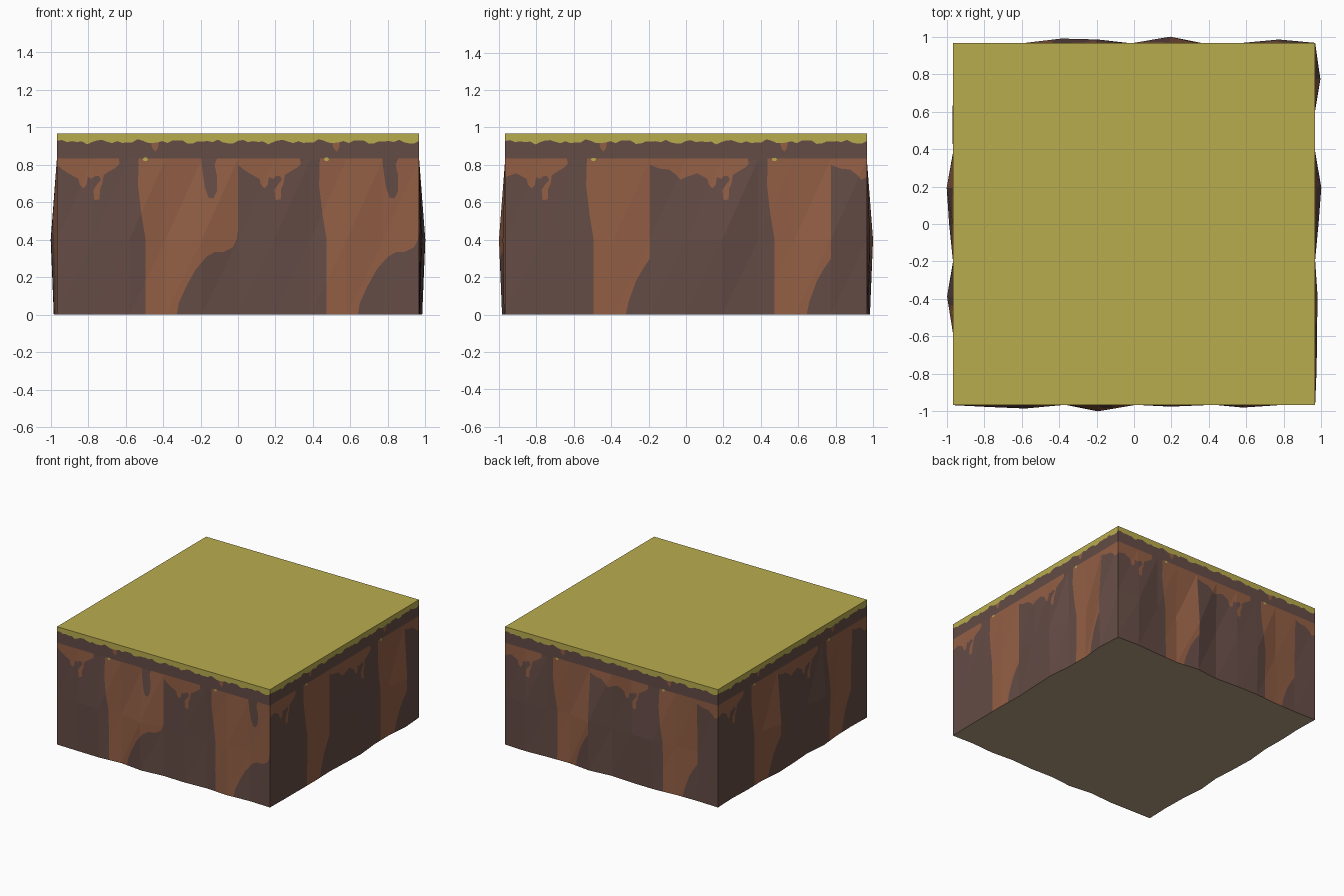
import bpy, bmesh, math
from mathutils import Vector, Matrix
from mathutils.geometry import delaunay_2d_cdt

if "Cube" in bpy.data.objects:
    bpy.data.objects.remove(bpy.data.objects["Cube"])

H = 0.967            # half width of the block, also its height
W = 2 * H
COLS = 10            # rock facets along each wall
ROWS = [0.0, 0.4, 0.83, H]
ROW_GAIN = [0.5, 1.0, 0.0, 0.0]


def material(name, hexcode):
    def lin(c):
        return c / 12.92 if c <= 0.04045 else ((c + 0.055) / 1.055) ** 2.4
    m = bpy.data.materials.new(name)
    m.diffuse_color = [lin(int(hexcode[i:i + 2], 16) / 255) for i in (0, 2, 4)] + [1]
    m.use_nodes = True
    m.node_tree.nodes["Principled BSDF"].inputs["Base Color"].default_value = m.diffuse_color
    return m


GRASS = material("grass", "b9ac4e")
SOIL = material("dark_soil", "654c46")
CLAY = material("orange_clay", "935f45")
UNDER = material("underside_tan", "b29b80")

# How far each facet column bulges, left to right seen from outside
BULGES = [
    [0, .01, .018, -.012, .033, -.004, .008, -.012, .013, -.012, 0],   # front
    [0, .008, .01, .013, 0, .018, .033, -.003, -.008, .028, 0],        # right
    [0, .018, -.003, -.012, .033, -.008, .018, .023, -.005, -.012, 0],  # back
    [0, -.012, .003, -.003, .033, .02, -.004, .031, -.003, -.012, 0],  # left
]

# Painted clay shapes in one tile (u, z); each wall shows the tile twice
DRIPS = [(.33, .835), (.335, .805), (.315, .785), (.28, .765), (.25, .745), (.243, .70),
         (.23, .67), (.228, .615), (.20, .612), (.195, .665), (.21, .69), (.235, .72),
         (.225, .74), (.205, .74), (.185, .725), (.165, .735), (.158, .69), (.14, .675),
         (.122, .695), (.115, .725), (.06, .755)]
CAP_FRONT = DRIPS + [(.03, .775), (0, .80), (0, .835)]
CAP_SIDE = DRIPS + [(.03, .745), (0, .735), (-.03, .72), (-.05, .745), (-.09, .775),
                    (-.14, .78), (-.192, .80), (-.192, .835)]
LEFT_EDGE = [(.437, .835), (.433, .69), (.452, .53), (.472, .41), (.472, 0)]
STREAK_FRONT = LEFT_EDGE + [
    (.64, 0), (.65, .06), (.69, .15), (.74, .24), (.80, .31), (.845, .335), (.89, .335),
    (.94, .36), (.96, .40), (H, .45), (H, .835), (.855, .835), (.842, .80), (.855, .74),
    (.855, .66), (.835, .62), (.81, .625), (.79, .68), (.778, .76), (.77, .835)]
STREAK_SIDE = LEFT_EDGE + [(.645, 0), (.66, .07), (.70, .18), (.74, .25), (.775, .30),
                           (.775, .835)]
CRUMB = [(.50, .93), (.51, .89), (.525, .87), (.54, .89), (.545, .93)]
SPROUT = [(.458, .829), (.465, .82), (.48, .82), (.487, .829), (.48, .838), (.465, .838)]


def grass_strip():
    """Turf rim along the top with a ragged lower edge."""
    n = 72
    edge = []
    for i in range(n + 1):
        t = 2 * math.tau * i / n
        edge.append((W * i / n, .923 + .006 * math.sin(5 * t) + .006 * math.sin(9 * t + 1)
                     + .004 * math.sin(16 * t)))
    return edge + [(W, H), (0, H)]


def inside(p, poly):
    hit = False
    for (x1, y1), (x2, y2) in zip(poly, poly[1:] + poly[:1]):
        if (y1 > p[1]) != (y2 > p[1]) and p[0] < (x2 - x1) * (p[1] - y1) / (y2 - y1) + x1:
            hit = not hit
    return hit


def depth(u, z, bulge):
    """Bulge of the faceted rock at a wall point, two flat triangles per cell."""
    s = min(max(u / W * COLS, 0), COLS - 1e-6)
    i = int(s)
    a = s - i
    j = 0 if z < ROWS[1] else 1 if z < ROWS[2] else 2
    b = (z - ROWS[j]) / (ROWS[j + 1] - ROWS[j])
    lo, hi = ROW_GAIN[j], ROW_GAIN[j + 1]
    d00, d10, d01, d11 = bulge[i] * lo, bulge[i + 1] * lo, bulge[i] * hi, bulge[i + 1] * hi
    if a > b:
        return d00 + a * (d10 - d00) + b * (d11 - d10)
    return d00 + b * (d01 - d00) + a * (d11 - d01)


def place(u, z, side):
    p = Vector((u - H, -H - depth(u, z, BULGES[side]), z))
    return Matrix.Rotation(side * math.pi / 2, 3, 'Z') @ p


def make_object(name, bm, mats):
    me = bpy.data.meshes.new(name)
    bm.to_mesh(me)
    bm.free()
    for m in mats:
        me.materials.append(m)
    ob = bpy.data.objects.new(name, me)
    bpy.context.collection.objects.link(ob)
    return ob


def wall(name, side):
    """One wall, cut along the facet lines and the painted outlines."""
    shapes = [CAP_FRONT, STREAK_FRONT] if side == 0 else [CAP_SIDE, STREAK_SIDE]
    shift = lambda poly, k: [(u + k * H, z) for u, z in poly]
    clay = [shift(s, k) for s in shapes + [CRUMB] for k in (0, 1, 2)]
    grass = [grass_strip()] + [shift(SPROUT, k) for k in (0, 1)]
    pts, edges = [], []

    def line(*path):
        start = len(pts)
        pts.extend(Vector(p) for p in path)
        edges.extend((start + i, start + i + 1) for i in range(len(path) - 1))

    for poly in clay + grass:
        line(*poly, poly[0])
    step = W / COLS
    for i in range(COLS + 1):
        line(*[(i * step, z) for z in ROWS])
    for z0, z1 in zip(ROWS, ROWS[1:]):
        line((0, z0), (W, z0))
        if z1 < H:
            for i in range(COLS):
                line((i * step, z0), ((i + 1) * step, z1))
    line((0, H), (W, H))

    co, _, faces = delaunay_2d_cdt(pts, edges, [], 0, 1e-5)[:3]
    bm = bmesh.new()
    verts = [bm.verts.new(place(p.x, min(max(p.y, 0), H), side)) for p in co]
    for f in faces:
        c = sum((co[i] for i in f), Vector((0, 0))) / len(f)
        if not (0 < c.x < W and 0 < c.y < H):
            continue
        face = bm.faces.new([verts[i] for i in f])
        face.material_index = (2 if any(inside(c, g) for g in grass)
                               else 1 if any(inside(c, s) for s in clay) else 0)
    bmesh.ops.delete(bm, geom=[v for v in bm.verts if not v.link_faces], context='VERTS')
    make_object(name, bm, [SOIL, CLAY, GRASS])


def sheet(name, points, mat):
    bm = bmesh.new()
    bm.faces.new([bm.verts.new(p) for p in points])
    make_object(name, bm, [mat])


# Four rock walls
for side, name in enumerate(["front_wall", "right_wall", "back_wall", "left_wall"]):
    wall(name, side)

# Flat turf on top
sheet("turf_top", [(-H, -H, H), (H, -H, H), (H, H, H), (-H, H, H)], GRASS)

# Underside follows the wavy foot of the walls
foot = [place(i * W / COLS, 0, side) for side in range(4) for i in range(COLS)]
sheet("underside", foot[::-1], UNDER)
